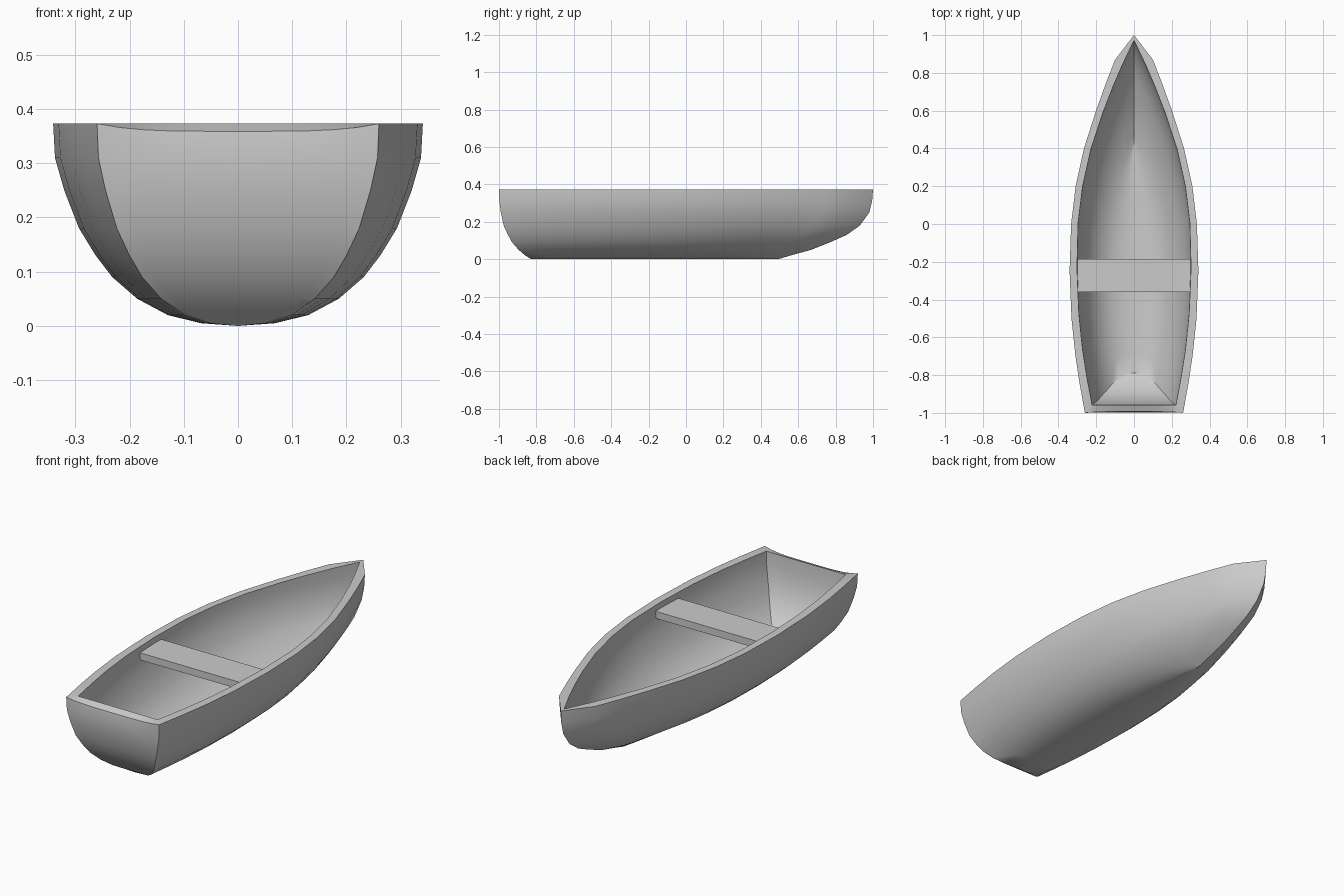
import bpy, bmesh, math

if "Cube" in bpy.data.objects:
    bpy.data.objects.remove(bpy.data.objects["Cube"])

# Waterlines: height, width factor, stern y, bow y
LEVELS = [(.373, 1, -1, 1), (.31, .99, -.998, .995), (.25, .94, -.99, .98),
          (.18, .86, -.975, .93), (.13, .77, -.952, .86), (.09, .68, -.93, .77),
          (.05, .545, -.895, .67), (.02, .38, -.86, .56), (.005, .2, -.835, .51),
          (0, 0, -.83, .49)]
# Rim plan: y, outer half width, inner half width
PLAN = [(-1, .26, .222), (-.85, .287, .249), (-.7, .31, .272), (-.5, .331, .292),
        (-.25, .341, .302), (0, .333, .296), (.2, .309, .272), (.4, .265, .229),
        (.6, .201, .166), (.75, .147, .11), (.87, .10, .06), (1, 0, 0)]
COLS = 12


def shell(bm, inner):
    """Both sides and the transom as quad grids; returns the rim rows."""
    rims = []

    def grid(rows):
        vs = [[bm.verts.new(p) for p in row] for row in rows]
        for a, b in zip(vs, vs[1:]):
            for i in range(len(a) - 1):
                bm.faces.new((a[i], a[i + 1], b[i + 1], b[i]))
        rims.append(vs[0])

    def level(z, ys, yb):
        if inner:
            return .04 + z * (.333 / .373), ys + .042, yb - .028
        return z, ys, yb

    for side in (-1, 1):
        rows = []
        for z, s, ys, yb in LEVELS:
            z, ys, yb = level(z, ys, yb)
            rows.append([(side * p[1 + inner] * s, ys + (p[0] + 1) / 2 * (yb - ys), z)
                         for p in PLAN])
        grid(rows)
    rows = []
    for n, (z, s, ys, yb) in enumerate(LEVELS):
        z, ys, yb = level(z, ys, yb)
        row = []
        for i in range(COLS + 1):
            k = 2 * i / COLS - 1
            dip = .014 * (1 - k ** 4) if n == 0 and not inner else 0
            row.append((k * PLAN[0][1 + inner] * s, ys + dip * .5, z - dip))
        rows.append(row)
    grid(rows)
    return rims


# Hull: outer skin, inner skin and the rim between them
bm = bmesh.new()
for ro, ri in zip(shell(bm, 0), shell(bm, 1)):
    for i in range(len(ro) - 1):
        bm.faces.new((ro[i], ro[i + 1], ri[i + 1], ri[i]))
bmesh.ops.remove_doubles(bm, verts=bm.verts, dist=1e-4)
bmesh.ops.dissolve_degenerate(bm, edges=bm.edges, dist=1e-5)
bmesh.ops.recalc_face_normals(bm, faces=bm.faces)
mesh = bpy.data.meshes.new("hull")
bm.to_mesh(mesh)
bm.free()
hull = bpy.data.objects.new("hull", mesh)
bpy.context.collection.objects.link(hull)
bpy.context.view_layer.objects.active = hull
hull.select_set(True)
bpy.ops.object.shade_smooth_by_angle(angle=math.radians(35))

# Bench seat spanning the hull
bpy.ops.mesh.primitive_cube_add(size=1, location=(0, -.273, .326))
seat = bpy.context.object
seat.name = "seat"
seat.scale = (.604, .176, .036)
